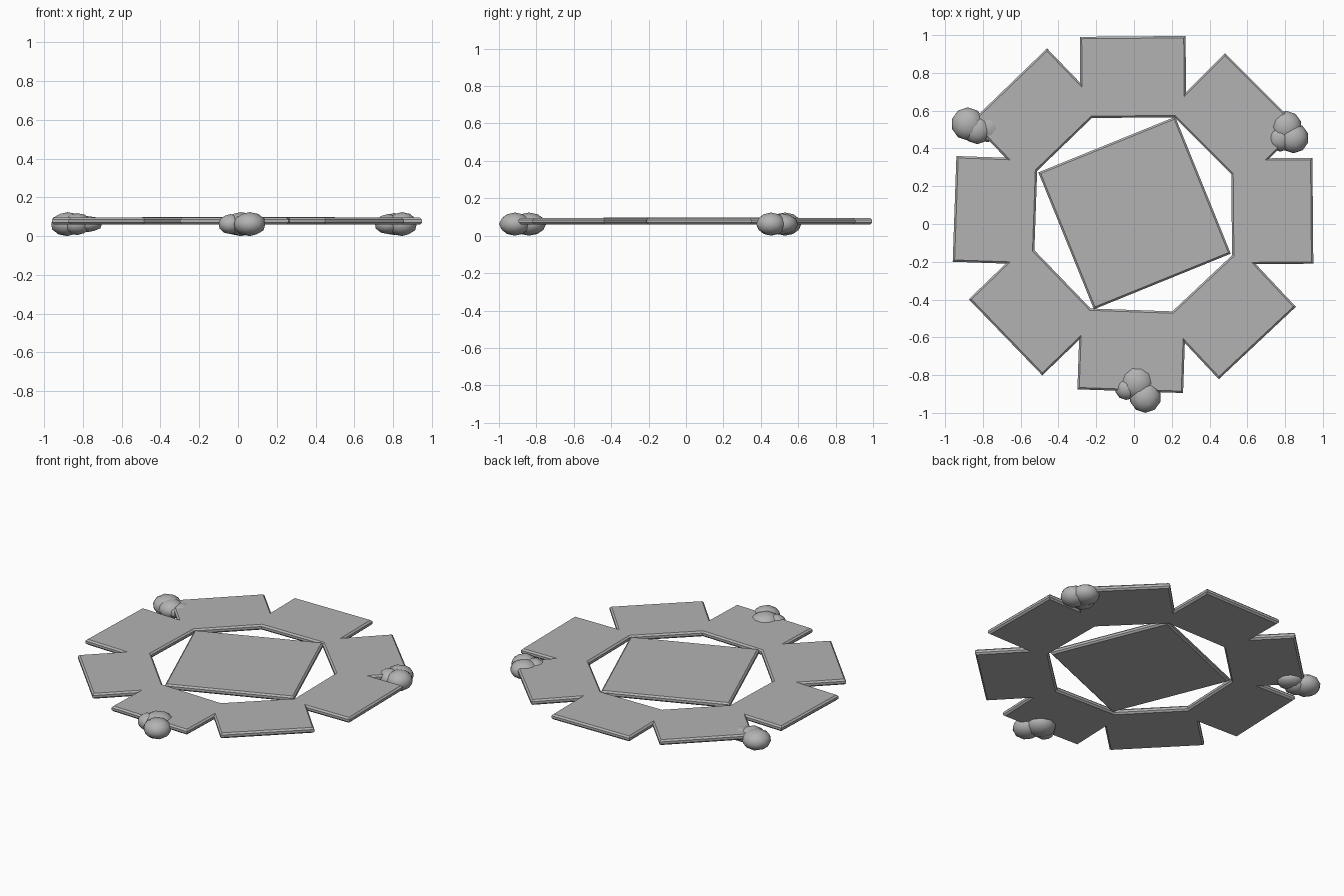
import bpy, bmesh, math
from mathutils import Vector, Matrix
from mathutils.geometry import intersect_line_line_2d

if "Cube" in bpy.data.objects:
    bpy.data.objects.remove(bpy.data.objects["Cube"])

grey = bpy.data.materials.new("stone grey")
grey.use_nodes = True
grey.diffuse_color = (0.45, 0.45, 0.45, 1)
grey.node_tree.nodes["Principled BSDF"].inputs["Base Color"].default_value = grey.diffuse_color

PLATE_WIDTH, PLATE_DEPTH, THICKNESS, CHAMFER = 0.56, 0.43, 0.035, 0.01


def finish(bm, name, smooth=False):
    mesh = bpy.data.meshes.new(name)
    bmesh.ops.recalc_face_normals(bm, faces=bm.faces)
    for face in bm.faces:
        face.smooth = smooth
    bm.to_mesh(mesh)
    bm.free()
    mesh.materials.append(grey)
    obj = bpy.data.objects.new(name, mesh)
    bpy.context.collection.objects.link(obj)
    return obj


def slab(polygons, name, base):
    """Extrude flat polygons that share corners and chamfer the outline."""
    bm = bmesh.new()
    for points in polygons:
        bm.faces.new([bm.verts.new((p.x, p.y, base)) for p in points])
    bmesh.ops.remove_doubles(bm, verts=bm.verts, dist=1e-4)
    bmesh.ops.recalc_face_normals(bm, faces=bm.faces)
    grown = bmesh.ops.extrude_face_region(bm, geom=bm.faces[:], use_keep_orig=True)
    top = [g for g in grown["geom"] if isinstance(g, bmesh.types.BMVert)]
    bmesh.ops.translate(bm, verts=top, vec=(0, 0, THICKNESS))
    bmesh.ops.recalc_face_normals(bm, faces=bm.faces)
    rim = [e for e in bm.edges if len(e.link_faces) == 2
           and abs(e.verts[0].co.z - e.verts[1].co.z) < 1e-4
           and e.calc_face_angle() > 1]
    bmesh.ops.bevel(bm, geom=rim, offset=CHAMFER, segments=1, affect='EDGES')
    return finish(bm, name)


def cross(a, b):
    """Meeting point of two lines, each given as a point and a direction."""
    far = 2
    return intersect_line_line_2d(a[0] - far * a[1], a[0] + far * a[1],
                                  b[0] - far * b[1], b[0] + far * b[1])


# Ring of eight plates: middle of the outer edge and facing angle
plates = [(0.947, 0.07, 0.5), (0.68, 0.707, 45), (-0.007, 0.993, 90.5), (-0.662, 0.735, 134),
          (-0.95, 0.08, 178), (-0.68, -0.60, 224), (-0.02, -0.885, 268), (0.653, -0.63, 313.2)]
frames = []
for x, y, angle in plates:
    a = math.radians(angle)
    out, side = Vector((math.cos(a), math.sin(a))), Vector((-math.sin(a), math.cos(a)))
    frames.append((Vector((x, y)), out, side))

notches, inners = [], []
for i, (mid, out, side) in enumerate(frames):
    mid2, out2, side2 = frames[(i + 1) % len(frames)]
    half = PLATE_WIDTH / 2
    notches.append(cross((mid + side * half, out), (mid2 - side2 * half, out2)))
    inners.append(cross((mid - out * PLATE_DEPTH, side), (mid2 - out2 * PLATE_DEPTH, side2)))

ring = []
for i, (mid, out, side) in enumerate(frames):
    half = side * PLATE_WIDTH / 2
    ring.append([mid - half, mid + half, notches[i], inners[i], inners[i - 1], notches[i - 1]])
slab(ring, "plate_ring", 0.06)

# Turned square slab in the middle
turn = Matrix.Rotation(math.radians(22.1), 2)
square = [turn @ Vector((sx, sy)) * 0.391 + Vector((0.003, 0.058))
          for sx, sy in ((-1, -1), (1, -1), (1, 1), (-1, 1))]
slab([square], "centre_slab", 0.063)

# Three clusters of flattened boulders: x, y, radius, half height
clusters = {
    "front": [(0.06, -0.915, 0.082, 0.06), (0.015, -0.84, 0.09, 0.06), (-0.04, -0.87, 0.06, 0.05)],
    "back_left": [(0.805, 0.515, 0.082, 0.055), (0.775, 0.455, 0.07, 0.05), (0.845, 0.455, 0.078, 0.06)],
    "back_right": [(-0.88, 0.53, 0.085, 0.06), (-0.775, 0.51, 0.075, 0.04), (-0.83, 0.50, 0.075, 0.055)],
}
for place, boulders in clusters.items():
    for n, (x, y, radius, height) in enumerate(boulders, 1):
        bm = bmesh.new()
        shape = Matrix.Translation((x, y, 0.062)) @ Matrix.Diagonal((radius, radius, height, 1))
        bmesh.ops.create_icosphere(bm, subdivisions=2, radius=1.03, matrix=shape)
        finish(bm, f"{place}_boulder_{n}", smooth=True)
